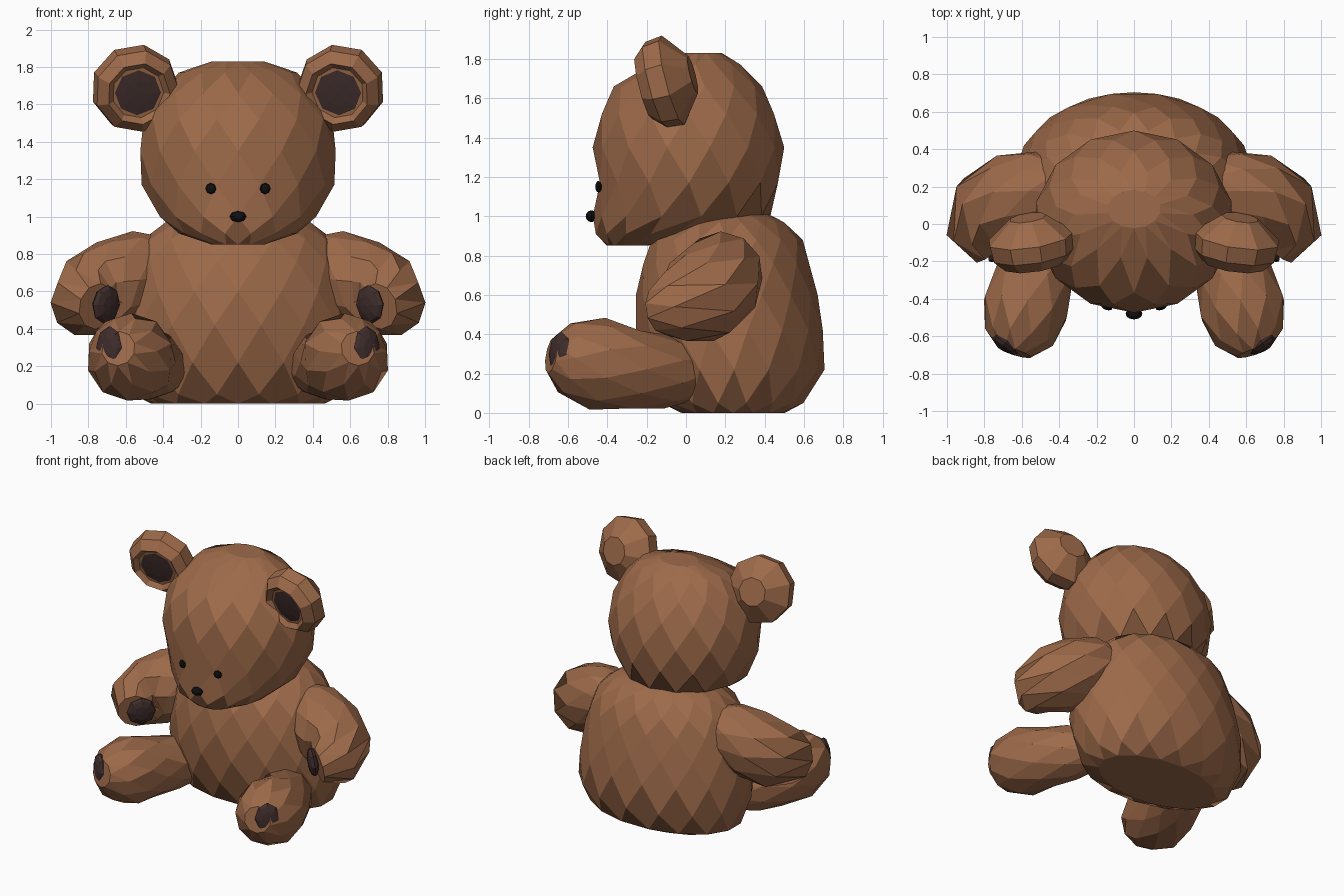
import bpy, bmesh, math
from mathutils import Vector

if "Cube" in bpy.data.objects:
    bpy.data.objects.remove(bpy.data.objects["Cube"])


def material(name, rgb):
    m = bpy.data.materials.new(name)
    m.diffuse_color = (*rgb, 1)
    m.use_nodes = True
    m.node_tree.nodes["Principled BSDF"].inputs["Base Color"].default_value = m.diffuse_color
    return m


FUR = material("brown_fur", (0.34, 0.145, 0.068))
PAD = material("dark_pad", (0.05, 0.027, 0.025))
BLACK = material("black", (0.005, 0.005, 0.005))


def finish(name, bm, mat):
    bmesh.ops.recalc_face_normals(bm, faces=bm.faces)
    me = bpy.data.meshes.new(name)
    bm.to_mesh(me)
    bm.free()
    me.materials.append(mat)
    ob = bpy.data.objects.new(name, me)
    bpy.context.collection.objects.link(ob)
    return ob


def loft(name, rings, n, mat=FUR, diamonds=True):
    """Skin rings of (centre, u, v); staggered rings give diamond facets."""
    bm = bmesh.new()
    rows = []
    for k, (c, u, v) in enumerate(rings):
        off = 0.5 * (k % 2) if diamonds else 0
        angs = [2 * math.pi * (i + off) / n for i in range(n)]
        rows.append([bm.verts.new(c + u * math.cos(a) + v * math.sin(a)) for a in angs])
    bm.faces.new(rows[0])
    bm.faces.new(rows[-1])
    last = len(rows) - 1

    def at(k, j):
        return rows[k][j % n]

    for i in range(n):
        if not diamonds:
            for k in range(last):
                bm.faces.new((at(k, i), at(k, i + 1), at(k + 1, i + 1), at(k + 1, i)))
            continue
        for k in range(1, last):
            m = i + k % 2  # vertex of the neighbouring rings facing edge i..i+1
            bm.faces.new((at(k, i), at(k - 1, m), at(k, i + 1), at(k + 1, m)))
        bm.faces.new((at(0, i), at(0, i + 1), at(1, i)))
        bm.faces.new((at(last, i), at(last, i + 1), at(last - 1, i + last % 2)))
    return finish(name, bm, mat)


def stack(name, prof, n, grow):
    """Horizontal oval rings from (z, y front, y back, half width)."""
    rings = []
    for z, y0, y1, rx in prof:
        rings.append((Vector((0, (y0 + y1) / 2, z)),
                      Vector((0, -(y1 - y0) / 2 * grow, 0)), Vector((rx * grow, 0, 0))))
    return loft(name, rings, n)


def frame(t):
    t = t.normalized()
    u = t.cross(Vector((0, 0, 1))).normalized()
    return t, u, u.cross(t)


def tube(name, path, s, n, grow=1.04):
    """Limb along (x, y, z, radius) points, mirrored by s."""
    pts = [Vector((s * p[0], p[1], p[2])) for p in path]
    rings = []
    for k, p in enumerate(pts):
        t, u, v = frame(pts[min(k + 1, len(pts) - 1)] - pts[max(k - 1, 0)])
        r = path[k][3] * grow
        rings.append((p, u * r * s, v * r))
    return loft(name, rings, n)


def button(name, loc, facing, size, mat):
    """Flattened low ball facing a direction; size = half width, height, depth."""
    t, u, v = frame(Vector(facing))
    bm = bmesh.new()
    bmesh.ops.create_uvsphere(bm, u_segments=8, v_segments=6, radius=1)
    for w in bm.verts:
        x, y, z = w.co
        w.co = Vector(loc) + u * x * size[0] + v * y * size[1] + t * z * size[2]
    return finish(name, bm, mat)


# Head and body
stack("head", [(0.85, -.40, -.20, .14), (0.91, -.46, .10, .31), (1.0, -.465, .42, .42),
               (1.17, -.44, .47, .505), (1.35, -.465, .49, .525), (1.52, -.43, .45, .495),
               (1.66, -.36, .38, .42), (1.77, -.18, .28, .31), (1.83, -.02, .18, .14)], 14, 1.02)
stack("body", [(0.0, -.02, .50, .46), (0.05, -.13, .60, .57), (0.22, -.21, .70, .63),
               (0.42, -.26, .70, .63), (0.60, -.25, .665, .60), (0.76, -.22, .63, .56),
               (0.88, -.17, .59, .50), (0.97, -.05, .50, .39), (1.02, .08, .40, .25)], 16, 1.01)

for s, side in ((-1, "right"), (1, "left")):
    # Arm curling forward, with paw pad
    tube(side + "_arm", [(.40, .22, .76, .14), (.49, .20, .74, .19), (.63, .15, .66, .23),
                         (.76, .07, .585, .23), (.81, -.05, .54, .185), (.75, -.13, .52, .12)], s, 10)
    button(side + "_paw_pad", (s * .705, -.13, .53), (-.7 * s, -.7, -.12), (.10, .105, .035), PAD)

    # Leg pointing forward, with sole pad
    tube(side + "_leg", [(.36, .05, .20, .13), (.46, -.10, .21, .18), (.53, -.27, .22, .20),
                         (.58, -.45, .25, .228), (.615, -.605, .28, .18), (.64, -.685, .295, .09)], s, 10)
    button(side + "_sole_pad", (s * .69, -.64, .30), (.6 * s, -.8, .05), (.085, .115, .035), PAD)

    # Cupped ear with dark lining
    t, u, v = frame(Vector((-.15 * s, -1, -.26)))
    c = Vector((s * .548, -.10, 1.685))
    cup = [(-.14, .10), (-.03, .237), (.06, .227), (.12, .17), (.09, .14)]
    loft(side + "_ear", [(c + t * d, u * r * s, v * r) for d, r in cup], 9, FUR, False)
    button(side + "_ear_lining", c + t * .085, t, (.14, .14, .012), PAD)

    # Eye
    button(side + "_eye", (s * .145, -.445, 1.15), (.3 * s, -1, 0), (.03, .03, .015), BLACK)

# Nose
button("nose", (0, -.48, 1.0), (0, -1, 0), (.045, .03, .03), BLACK)
